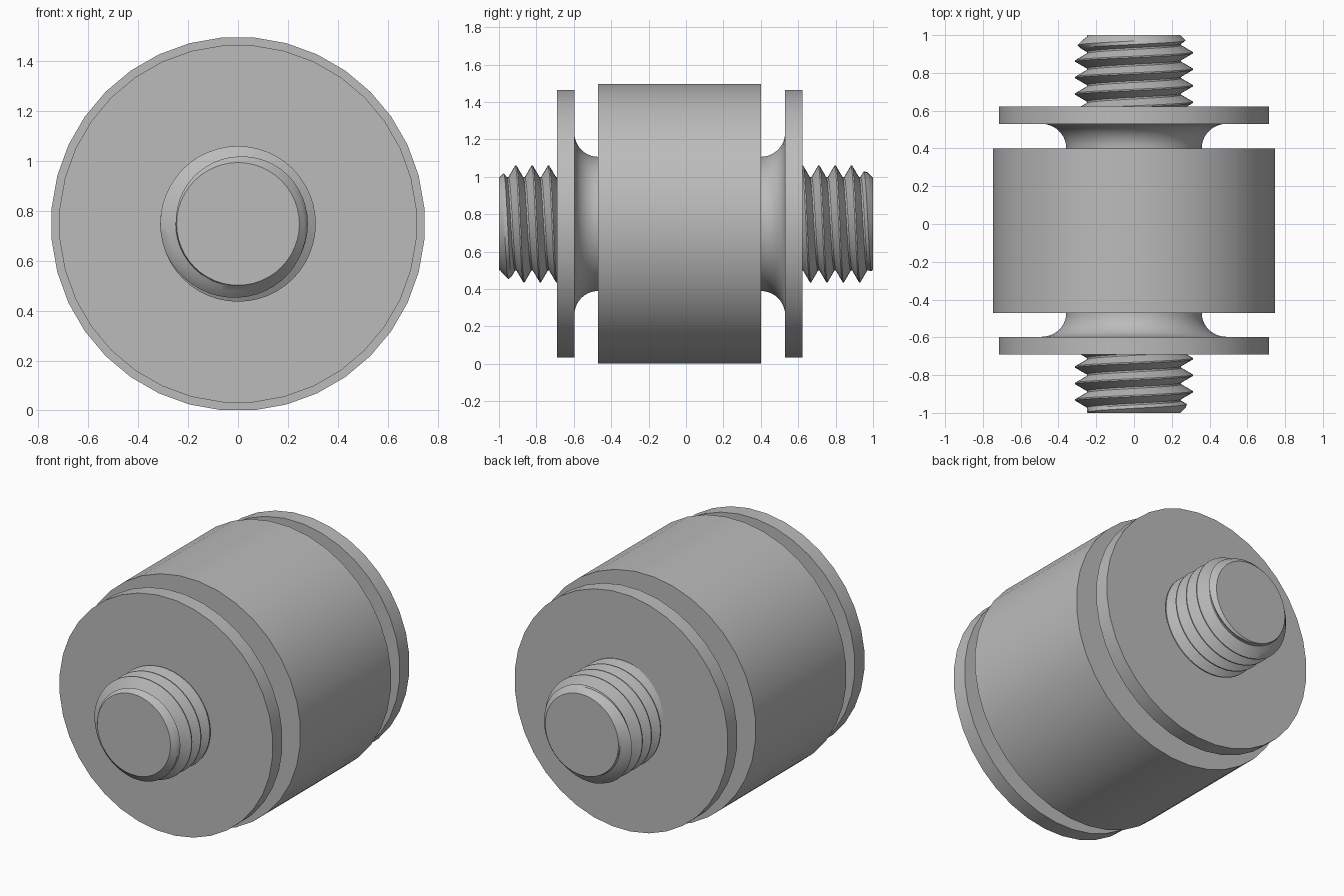
import bpy, bmesh, math

old = bpy.data.objects.get("Cube")
if old:
    bpy.data.objects.remove(old, do_unlink=True)

CENTRE_Z = 0.748
SEGMENTS = 36

grey = bpy.data.materials.new("plain grey")
grey.use_nodes = True
colour = (0.5, 0.5, 0.5, 1)
grey.diffuse_color = colour
grey.node_tree.nodes["Principled BSDF"].inputs["Base Color"].default_value = colour


def finish(name, bm):
    """Turn a bmesh into a smooth shaded object with sharp edges kept."""
    bmesh.ops.remove_doubles(bm, verts=bm.verts, dist=0.0002)
    bmesh.ops.recalc_face_normals(bm, faces=bm.faces)
    mesh = bpy.data.meshes.new(name)
    bm.to_mesh(mesh)
    bm.free()
    mesh.materials.append(grey)
    obj = bpy.data.objects.new(name, mesh)
    bpy.context.collection.objects.link(obj)
    obj.location.z = CENTRE_Z
    bpy.ops.object.select_all(action="DESELECT")
    obj.select_set(True)
    bpy.context.view_layer.objects.active = obj
    bpy.ops.object.shade_smooth_by_angle(angle=math.radians(30))


def ring_point(radius, angle, y):
    return (radius * math.sin(angle), y, radius * math.cos(angle))


def revolve(name, profile, segments=SEGMENTS, caps=True):
    """Turn a profile of (radius, y) points about the y axis."""
    bm = bmesh.new()
    rings = [[bm.verts.new(ring_point(r, math.tau * (i + 0.5) / segments, y))
              for i in range(segments)] for r, y in profile]
    for a, b in zip(rings, rings[1:]):
        for i in range(segments):
            j = (i + 1) % segments
            bm.faces.new((a[i], a[j], b[j], b[i]))
    if caps:
        bm.faces.new(rings[0])
        bm.faces.new(rings[-1])
    finish(name, bm)


def thread(name, start, end, crest_y, tip, pitch=0.0875, segments=48):
    """Right-hand screw thread whose rows follow the helix."""
    root, crest, tip_radius = 0.25, 0.312, 0.246
    # one turn of the thread form: (fraction of pitch, height)
    form = [(-0.04, 1), (0.04, 1), (0.25, 0.5), (0.45, 0), (0.55, 0), (0.75, 0.5)]

    def height(y, angle):
        f = abs(((y - crest_y) / pitch - angle / math.tau + 0.5) % 1 - 0.5)
        h = min(1, max(0, (0.45 - f) / 0.41))
        return min(root + (crest - root) * h, tip_radius + abs(tip - y))

    bm = bmesh.new()
    first = math.floor((start - crest_y) / pitch) - 2
    turns = math.ceil((end - start) / pitch) + 4
    rows = []
    for k in range(turns):
        for offset, _ in form:
            row = []
            for i in range(segments + 1):
                angle = math.tau * i / segments
                y = crest_y + pitch * (first + k + offset + i / segments)
                y = min(end, max(start, y))
                row.append(bm.verts.new(ring_point(height(y, angle), angle, y)))
            rows.append(row)
    for a, b in zip(rows, rows[1:]):
        for i in range(segments):
            if max(v.co.y for v in (a[i], a[i + 1], b[i], b[i + 1])) - \
               min(v.co.y for v in (a[i], a[i + 1], b[i], b[i + 1])) > 1e-5:
                bm.faces.new((a[i], a[i + 1], b[i + 1], b[i]))
    bmesh.ops.remove_doubles(bm, verts=bm.verts, dist=0.0002)
    bmesh.ops.dissolve_degenerate(bm, edges=bm.edges, dist=0.0002)
    # flat disc closing the tip
    rim = [e for e in bm.edges if e.is_boundary
           and all(abs(v.co.y - tip) < 1e-4 for v in e.verts)]
    bmesh.ops.holes_fill(bm, edges=rim, sides=0)
    finish(name, bm)


# Central body
revolve("body", [(0.75, -0.47), (0.75, 0.40)])

# Each end: name, side, body face, flange inner face, flange outer face, crest
ENDS = [("front", -1, -0.47, -0.597, -0.69, -0.91),
        ("back", 1, 0.40, 0.53, 0.622, 0.885)]
for label, side, inner, flange_in, flange_out, crest_y in ENDS:
    # Flared neck
    flare = []
    for i in range(11):
        t = math.pi / 2 * i / 10
        flare.append((0.49 - 0.13 * math.cos(t),
                      inner + (flange_in - inner) * math.sin(t)))
    revolve(label + "_neck", flare, caps=False)
    # Flange disc
    revolve(label + "_flange", [(0.718, flange_in), (0.718, flange_out)])
    # Threaded stud
    low, high = sorted((flange_out, side))
    thread(label + "_stud", low, high, crest_y, side)
